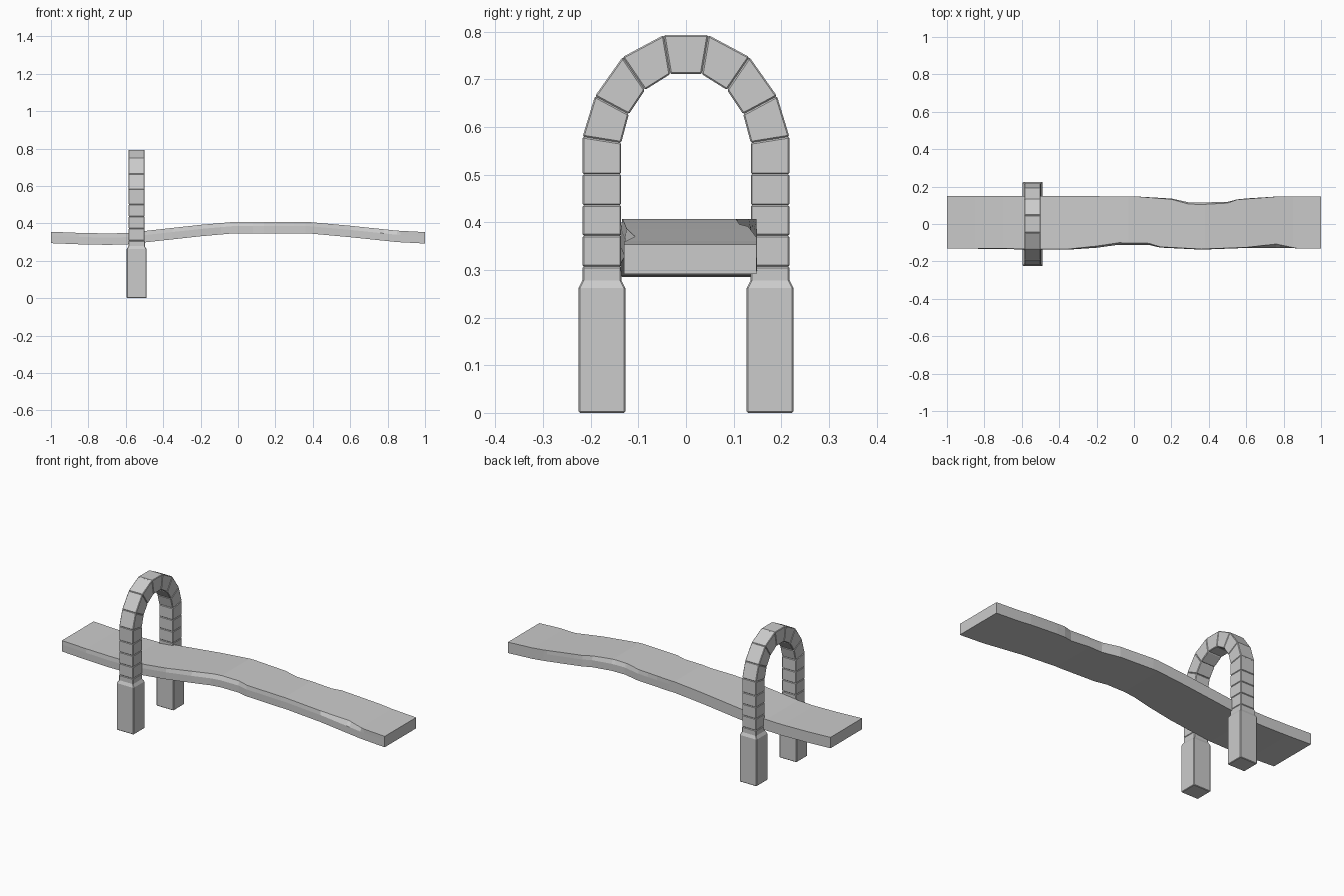
import bpy, bmesh

if "Cube" in bpy.data.objects:
    bpy.data.objects.remove(bpy.data.objects["Cube"])

ARCH_X = -0.542


def make_object(name, verts, faces, bevel=0.0, mirror=False):
    mesh = bpy.data.meshes.new(name)
    mesh.from_pydata(verts, [], faces)
    bm = bmesh.new()
    bm.from_mesh(mesh)
    bmesh.ops.recalc_face_normals(bm, faces=bm.faces)
    bm.to_mesh(mesh)
    bm.free()
    ob = bpy.data.objects.new(name, mesh)
    bpy.context.collection.objects.link(ob)
    if bevel:
        mod = ob.modifiers.new("worn_edges", 'BEVEL')
        mod.width = bevel
        mod.segments = 1
    if mirror:
        ob.modifiers.new("other_side", 'MIRROR').use_axis = (False, True, False)
    return ob


def loft(name, rings, **kw):
    """Skin between equal-sized rings and cap both ends."""
    n = len(rings[0])
    verts = [p for r in rings for p in r]
    faces = [tuple(range(n)), tuple(range(len(verts) - n, len(verts)))]
    for i in range(len(rings) - 1):
        for j in range(n):
            k = (j + 1) % n
            faces.append((i * n + j, i * n + k, (i + 1) * n + k, (i + 1) * n + j))
    return make_object(name, verts, faces, **kw)


def stone(name, profile, half, mirror=True):
    rings = [[(ARCH_X + s * half, y, z) for y, z in profile] for s in (-1, 1)]
    return loft(name, rings, bevel=0.003, mirror=mirror)


# Pedestals with a sloped shoulder
levels = [(0.0, 0.053, 0.049), (0.262, 0.053, 0.049), (0.278, 0.044, 0.041), (0.307, 0.044, 0.041)]
loft("pedestal", [[(ARCH_X + sx * hx, 0.1765 + sy * hy, z)
                   for sx, sy in ((-1, -1), (1, -1), (1, 1), (-1, 1))]
                  for z, hx, hy in levels], bevel=0.003, mirror=True)

# Arch stones: joint lines given as inner and outer end
joints = [((0.136, z), (0.217, z)) for z in (0.307, 0.372, 0.436, 0.501)]
joints += [((0.136, 0.567), (0.217, 0.580)), ((0.120, 0.627), (0.191, 0.665)),
           ((0.086, 0.678), (0.133, 0.747)), ((0.033, 0.711), (0.047, 0.793))]
for i, (a, b) in enumerate(zip(joints, joints[1:])):
    stone(f"arch_stone_{i + 1}", [a[0], a[1], b[1], b[0]], 0.043)
(iy, iz), (oy, oz) = joints[-1]
stone("keystone", [(-iy, iz), (iy, iz), (oy, oz), (-oy, oz)], 0.043, mirror=False)


# Walkway: wavy slab with chipped long edges
def sample(line, x):
    for (x0, v0), (x1, v1) in zip(line, line[1:]):
        if x <= x1:
            return v0 + (v1 - v0) * (x - x0) / (x1 - x0)
    return line[-1][1]


top = [(-1, .355), (-.85, .349), (-.7, .346), (-.6, .348), (-.5, .359), (-.2, .392), (-.03, .407),
       (.38, .407), (.6, .387), (.85, .361), (1, .353)]
front_top = [(-1, -.13), (-.7, -.13), (-.6, -.134), (-.35, -.134), (-.2, -.118), (-.08, -.1),
             (.08, -.103), (.14, -.122), (.36, -.134), (.6, -.125), (.76, -.107), (.87, -.13), (1, -.13)]
front_low = [(-1, -.13), (-.5, -.137), (-.35, -.137), (-.2, -.127), (-.09, -.112), (.08, -.112),
             (.14, -.126), (.36, -.137), (.6, -.128), (1, -.13)]
back_top = [(-1, .15), (0, .148), (.2, .132), (.29, .107), (.36, .104), (.5, .112), (.55, .13),
            (.78, .148), (1, .148)]
back_low = [(-1, .15), (0, .148), (.2, .136), (.3, .114), (.5, .118), (.56, .134), (.78, .148), (1, .148)]

xs = sorted({p[0] for line in (top, front_top, front_low, back_top) for p in line} | {.2, .29, .3})
rings = []
for x in xs:
    z = sample(top, x)
    ft, fl = sample(front_top, x), sample(front_low, x)
    bt, bl = sample(back_top, x), sample(back_low, x)
    rings.append([(x, fl, z - .061), (x, fl, z - .022), (x, ft, z),
                  (x, bt, z), (x, bl, z - .022), (x, bl, z - .061)])
loft("walkway", rings)
